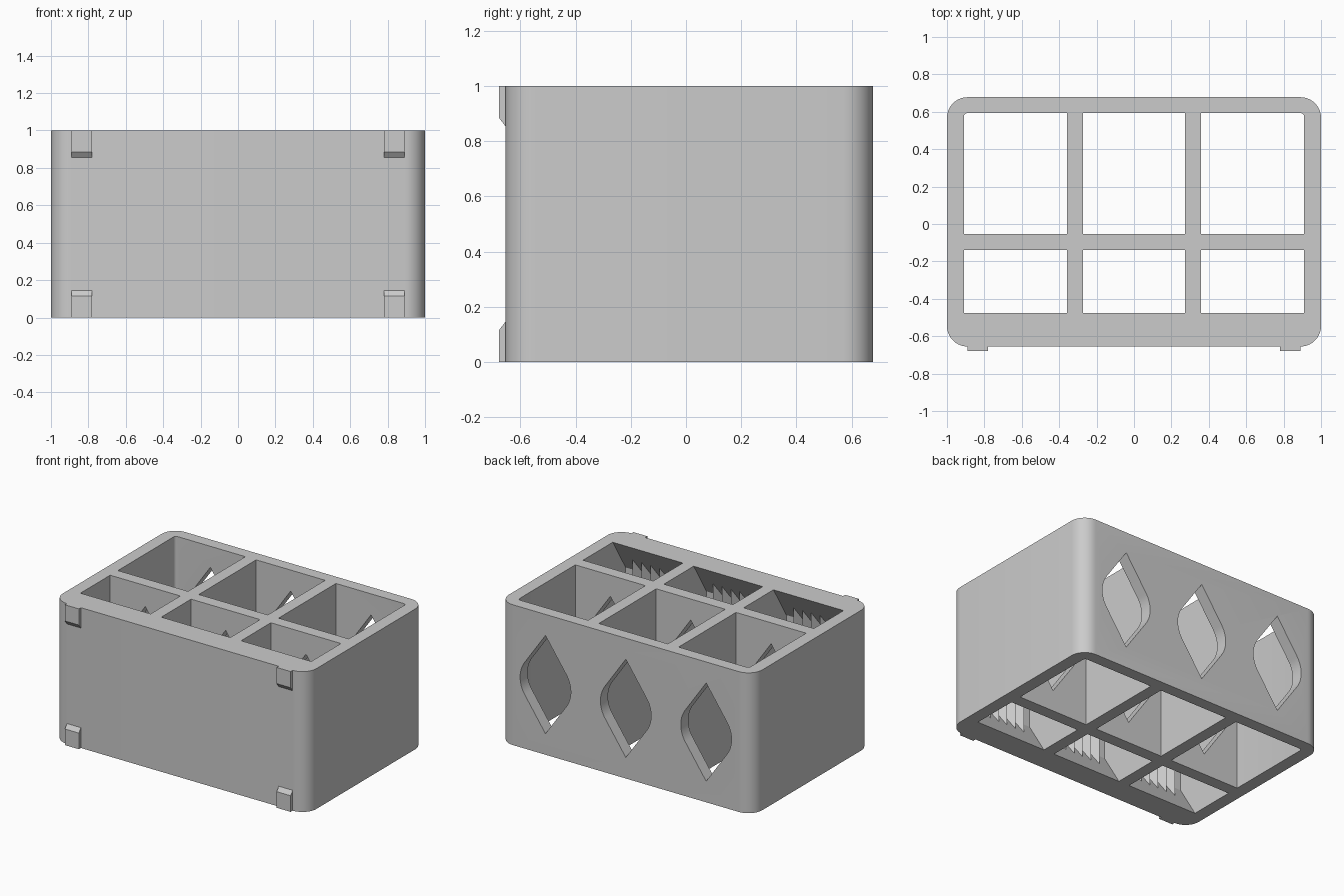
import bpy, bmesh, math
from mathutils import Vector

if "Cube" in bpy.data.objects:
    bpy.data.objects.remove(bpy.data.objects["Cube"], do_unlink=True)

grey = bpy.data.materials.new("light_grey")
grey.use_nodes = True
colour = (0.6, 0.6, 0.6, 1)
grey.diffuse_color = colour
grey.node_tree.nodes["Principled BSDF"].inputs["Base Color"].default_value = colour


def prism(bm, outline, sweep):
    """Sweep a closed outline of 3D points into a solid."""
    face = bm.faces.new([bm.verts.new(p) for p in outline])
    swept = bmesh.ops.extrude_face_region(bm, geom=[face], use_keep_orig=True)
    verts = [v for v in swept["geom"] if isinstance(v, bmesh.types.BMVert)]
    bmesh.ops.translate(bm, verts=verts, vec=Vector(sweep))


def finish(bm, name):
    bmesh.ops.recalc_face_normals(bm, faces=bm.faces[:])
    mesh = bpy.data.meshes.new(name)
    bm.to_mesh(mesh)
    bm.free()
    mesh.materials.append(grey)
    obj = bpy.data.objects.new(name, mesh)
    bpy.context.collection.objects.link(obj)
    return obj


def rounded_rect(x0, x1, y0, y1, r, z, steps):
    """r holds the radii of the corners: front right, back right, back left, front left."""
    corners = [(x1, y0, -1, 1), (x1, y1, -1, -1), (x0, y1, 1, -1), (x0, y0, 1, 1)]
    pts = []
    for i, (x, y, sx, sy) in enumerate(corners):
        if r[i] == 0:
            pts.append((x, y, z))
            continue
        for k in range(steps + 1):
            a = math.pi / 2 * (i - 1 + k / steps)
            pts.append((x + r[i] * (sx + math.cos(a)), y + r[i] * (sy + math.sin(a)), z))
    return pts


# Block with rounded upright corners
bm = bmesh.new()
prism(bm, rounded_rect(-1, 1, -0.655, 0.678, [0.11] * 4, 0, 10), (0, 0, 1))
body = finish(bm, "organizer_body")

# Compartments: straight at the back, undercut pockets at the front
columns = [(-0.91, -0.357), (-0.272, 0.272), (0.357, 0.91)]
rim, valley, ridge, rise = -0.475, -0.62, -0.555, 0.235
pocket = [(-0.14, -0.1), (rim, -0.1), (rim, 0), (valley, rise),
          (valley, 1 - rise), (rim, 1), (rim, 1.1), (-0.14, 1.1)]
bm = bmesh.new()
for i, (x0, x1) in enumerate(columns):
    radii = [0, 0.02 * (i == 2), 0.02 * (i == 0), 0]
    prism(bm, rounded_rect(x0, x1, -0.053, 0.593, radii, -0.1, 5), (0, 0, 1.2))
    prism(bm, [(x0, y, z) for y, z in pocket], (x1 - x0, 0, 0))
cells = finish(bm, "compartment_cutter")

# Windows: a circle drawn out to a point above and below
radius, tip = 0.2, 0.35
limit = math.asin(radius / tip)
arc = [limit * (k / 8 - 1) for k in range(17)]
half = [(radius * math.cos(a), radius * math.sin(a)) for a in arc]
outline = half + [(0, tip)] + [(-x, -z) for x, z in half] + [(0, -tip)]
bm = bmesh.new()
for x0, x1 in columns:
    mid = (x0 + x1) / 2
    prism(bm, [(mid + x, -0.3, 0.5 + z) for x, z in outline], (0, 1.1, 0))
windows = finish(bm, "window_cutter")

bpy.context.view_layer.objects.active = body
for cutter in (cells, windows):
    cutter.hide_render = True
    mod = body.modifiers.new(cutter.name, "BOOLEAN")
    mod.operation = "DIFFERENCE"
    mod.solver = "EXACT"
    mod.object = cutter
    bpy.ops.object.modifier_apply(modifier=mod.name)
    bpy.data.objects.remove(cutter, do_unlink=True)

# Upright ridges on the front wall of each pocket
pitch, count = 0.07, 6
bm = bmesh.new()
for x0, x1 in columns:
    for k in range(count):
        x = (x0 + x1) / 2 + (k - (count - 1) / 2) * pitch
        tooth = [(x - pitch / 2, valley - 0.001, 0.13), (x + pitch / 2, valley - 0.001, 0.13),
                 (x, ridge, 0.13)]
        prism(bm, tooth, (0, 0, 0.74))
finish(bm, "grip_ridges")

# Four bevelled tabs on the front
bm = bmesh.new()
tab = [(-0.65, 0), (-0.678, 0), (-0.678, 0.115), (-0.655, 0.145), (-0.65, 0.145)]
for side in (-1, 1):
    for flip in (False, True):
        prism(bm, [(side * 0.78, y, 1 - z if flip else z) for y, z in tab], (side * 0.11, 0, 0))
finish(bm, "front_tabs")

# Smooth the rounded corners, keep the edges crisp
bpy.ops.object.select_all(action="DESELECT")
body.select_set(True)
bpy.context.view_layer.objects.active = body
bpy.ops.object.shade_smooth_by_angle(angle=math.radians(30))
